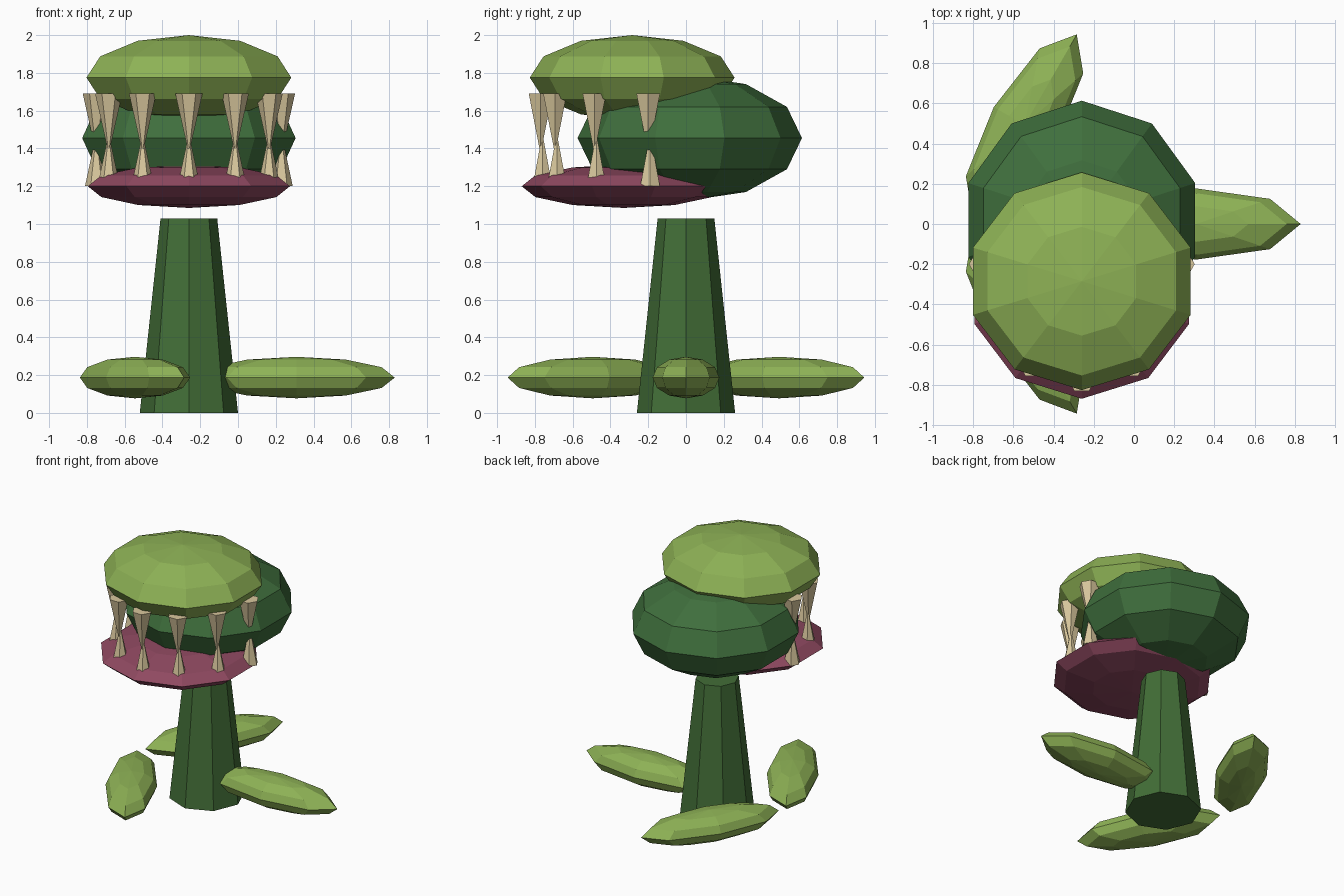
import bpy, bmesh, math
from mathutils import Matrix, Vector

if "Cube" in bpy.data.objects:
    bpy.data.objects.remove(bpy.data.objects["Cube"])

CX = -0.26  # plant axis


def mat(name, rgb):
    m = bpy.data.materials.new(name)
    m.diffuse_color = (*rgb, 1)
    m.use_nodes = True
    m.node_tree.nodes["Principled BSDF"].inputs["Base Color"].default_value = m.diffuse_color
    return m


STEM = mat("stem green", (0.055, 0.155, 0.038))
HEAD = mat("head green", (0.050, 0.158, 0.046))
LEAF = mat("light green", (0.270, 0.445, 0.092))
MOUTH = mat("mouth pink", (0.275, 0.066, 0.118))
TOOTH = mat("tooth ivory", (0.700, 0.580, 0.340))


def lathe(name, profile, sides, material, start=0.0, matrix=Matrix()):
    """Revolve (radius, z) points, listed bottom to top; radius 0 is a pole."""
    bm = bmesh.new()
    rings = []
    for r, z in profile:
        n = sides if r > 0 else 1
        ring = []
        for i in range(n):
            a = start + 2 * math.pi * i / sides
            ring.append(bm.verts.new(matrix @ Vector((r * math.cos(a), r * math.sin(a), z))))
        rings.append(ring)
    for lo, hi in zip(rings, rings[1:]):
        for i in range(sides):
            j = (i + 1) % sides
            quad = [lo[i % len(lo)], lo[j % len(lo)], hi[j % len(hi)], hi[i % len(hi)]]
            bm.faces.new(list(dict.fromkeys(quad)))
    for ring in (rings[0], rings[-1]):
        if len(ring) > 1:
            bm.faces.new(ring)
    bmesh.ops.recalc_face_normals(bm, faces=bm.faces)
    me = bpy.data.meshes.new(name)
    bm.to_mesh(me)
    bm.free()
    me.materials.append(material)
    ob = bpy.data.objects.new(name, me)
    bpy.context.collection.objects.link(ob)
    return ob


def ellipsoid(name, centre, radii, sides, material, turn=0.0):
    """Faceted ellipsoid with six bands."""
    prof = [(0, -1)]
    prof += [(math.cos(math.radians(t)), math.sin(math.radians(t))) for t in range(-60, 61, 30)]
    prof += [(0, 1)]
    m = (Matrix.Translation(centre) @ Matrix.Rotation(turn, 4, 'Z')
         @ Matrix.Diagonal((*radii, 1)))
    return lathe(name, prof, sides, material, math.pi / 2, m)


# Tapered stem
lathe("stem", [(0.26, 0), (0.15, 1.03)], 8, STEM, 0, Matrix.Translation((CX, 0, 0)))

# Head and jaws
ellipsoid("head", (CX, 0.02, 1.455), (0.594, 0.594, 0.33), 10, HEAD)
ellipsoid("upper_jaw", (CX, -0.285, 1.775), (0.57, 0.542, 0.225), 10, LEAF)
ellipsoid("lower_jaw", (CX, -0.33, 1.2), (0.5625, 0.54, 0.115), 10, MOUTH)

# Three leaves around the stem
for i, (place, turn) in enumerate([(0, 0), (120, 60), (240, 120)]):
    a = math.radians(place)
    ellipsoid(f"leaf_{i + 1}", (CX + 0.57 * math.cos(a), 0.57 * math.sin(a), 0.187),
              (0.52, 0.177, 0.11), 8, LEAF, math.radians(turn))

# Interlocking rows of teeth along the front of the mouth
for i in range(-3, 4):
    a = math.radians(30 * i)
    x, y = CX + 0.49 * math.sin(a), -0.2 - 0.57 * math.cos(a)
    lathe(f"upper_tooth_{i + 4}", [(0, 1.37), (0.072, 1.69)], 6, TOOTH, 0,
          Matrix.Translation((x, y, 0)))
    lathe(f"lower_tooth_{i + 4}", [(0.06, 1.2), (0, 1.48)], 6, TOOTH, 0,
          Matrix.Translation((x, y + 0.01, 0)))
